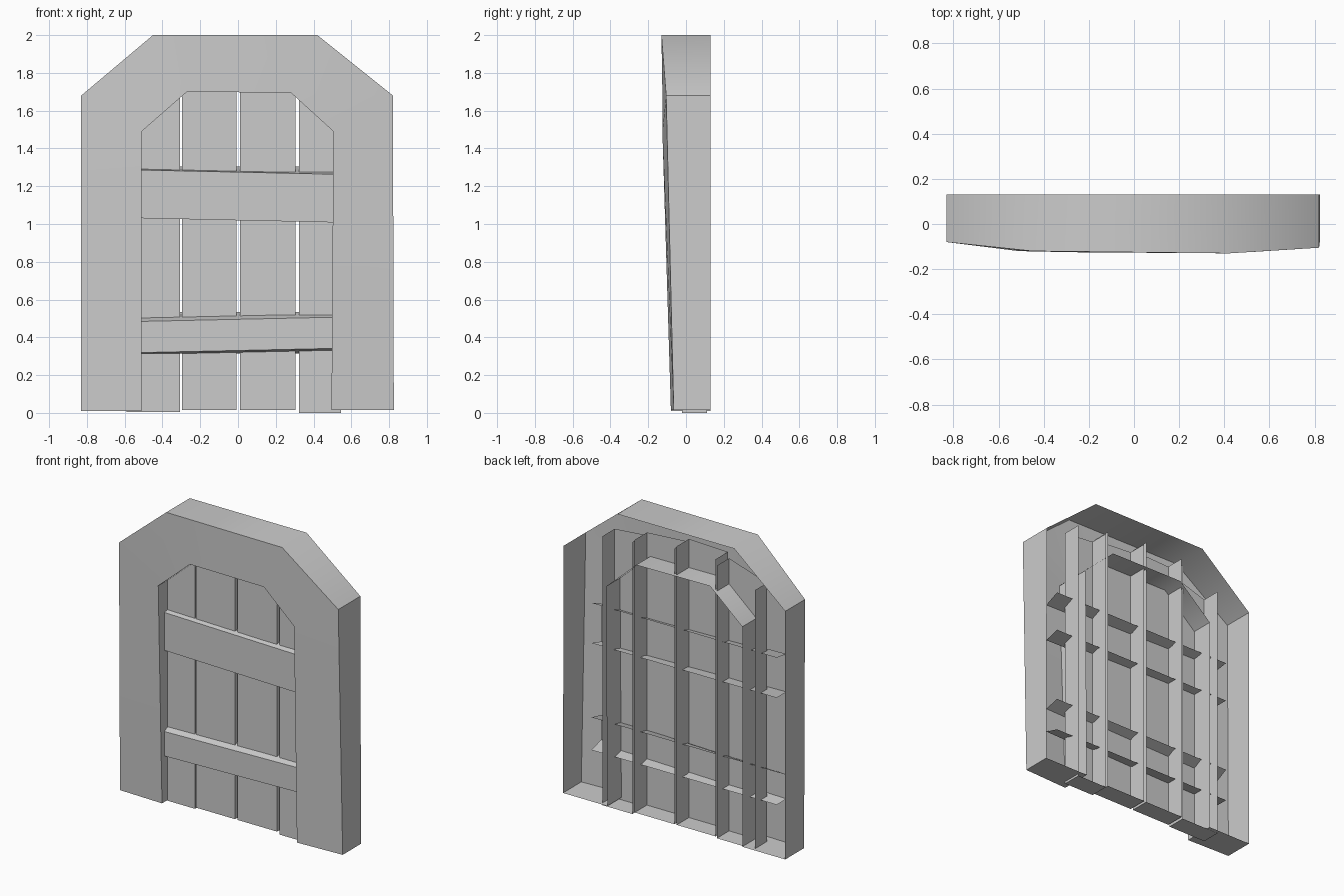
import bpy, bmesh, math

cube = bpy.data.objects.get("Cube")
if cube:
    bpy.data.objects.remove(cube, do_unlink=True)

grey = bpy.data.materials.new("plain_grey")
grey.use_nodes = True
grey.diffuse_color = (0.6, 0.6, 0.6, 1)
grey.node_tree.nodes["Principled BSDF"].inputs["Base Color"].default_value = (0.6, 0.6, 0.6, 1)


def make_object(name, build):
    """Make a mesh object from a function that fills a bmesh."""
    mesh = bpy.data.meshes.new(name)
    bm = bmesh.new()
    build(bm)
    bm.to_mesh(mesh)
    bm.free()
    mesh.materials.append(grey)
    obj = bpy.data.objects.new(name, mesh)
    bpy.context.collection.objects.link(obj)
    bpy.ops.object.select_all(action='DESELECT')
    obj.select_set(True)
    bpy.context.view_layer.objects.active = obj
    bpy.ops.object.shade_smooth_by_angle(angle=math.radians(45))
    return obj


def strip(bm, a, b):
    """Bridge two rows of vertices with quads."""
    for i in range(len(a) - 1):
        bm.faces.new((a[i], a[i + 1], b[i + 1], b[i]))


# Arched frame: front band, outer and inner walls, leg bottoms, open back
BACK = 0.13
outer = [(-0.83, -0.07, 0.01), (-0.83, -0.08, 1.68), (-0.45, -0.12, 2),
         (0.42, -0.13, 2), (0.82, -0.105, 1.68), (0.825, -0.065, 0.015)]
inner = [(-0.51, -0.08, 0.01), (-0.51, -0.12, 1.49), (-0.27, -0.125, 1.7),
         (0.28, -0.125, 1.695), (0.505, -0.125, 1.49), (0.495, -0.08, 0.015)]


def build_frame(bm):
    out_front = [bm.verts.new(p) for p in outer]
    in_front = [bm.verts.new(p) for p in inner]
    out_back = [bm.verts.new((x, BACK, z)) for x, y, z in outer]
    in_back = [bm.verts.new((x, BACK, z)) for x, y, z in inner]
    strip(bm, in_front, out_front)
    strip(bm, out_front, out_back)
    strip(bm, in_back, in_front)
    bm.faces.new((out_front[0], out_back[0], in_back[0], in_front[0]))
    bm.faces.new((out_front[-1], in_front[-1], in_back[-1], out_back[-1]))


make_object("door_frame", build_frame)


# Upright planks: front, two sides and bottom, open top and back
def plank(name, left, right, bottom, top_left, top_right):
    def build(bm):
        corners = [(left, top_left), (left, bottom), (right, bottom), (right, top_right)]
        front = [bm.verts.new((x, -0.02, z)) for x, z in corners]
        back = [bm.verts.new((x, 0.11, z)) for x, z in corners]
        strip(bm, front, back)
        bm.faces.new(front)
    make_object(name, build)


plank("plank_outer_right", -0.59, -0.307, 0.005, 1.75, 1.84)
plank("plank_inner_right", -0.297, -0.008, 0.015, 1.88, 1.89)
plank("plank_inner_left", 0.01, 0.305, 0.015, 1.87, 1.85)
plank("plank_outer_left", 0.322, 0.545, 0, 1.83, 1.81)


# Cross rails: front, sloping top and bottom ledge, open back and ends
def rail(name, low, lip, high, skew):
    def build(bm):
        section = [(0.05, high), (-0.055, lip), (-0.055, low), (0.05, low)]
        rows = []
        for x, shift in ((-0.71, 0), (0.67, skew)):
            rows.append([bm.verts.new((x, y, z + (shift if i in (1, 2) else 0)))
                         for i, (y, z) in enumerate(section)])
        strip(bm, rows[0], rows[1])
    make_object(name, build)


rail("upper_rail", 1.035, 1.29, 1.305, -0.03)
rail("lower_rail", 0.315, 0.48, 0.535, 0.03)
